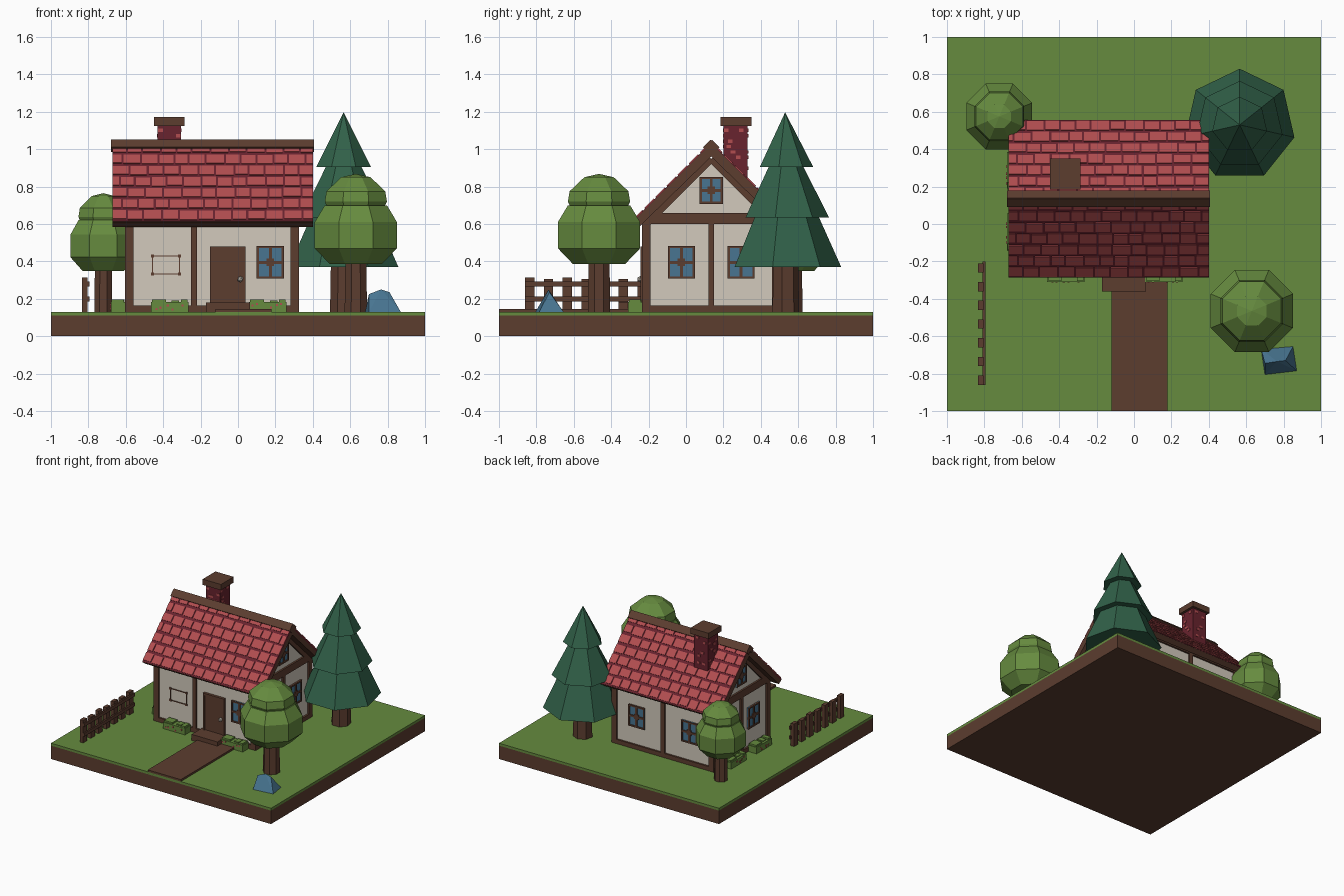
import bpy, bmesh, math, random
from mathutils import Matrix, Vector

if "Cube" in bpy.data.objects:
    bpy.data.objects.remove(bpy.data.objects["Cube"])
random.seed(4)
I = Matrix.Identity(4)


def colour(name, r, g, b):
    lin = [(c / 255 / 12.92 if c < 11 else ((c / 255 + 0.055) / 1.055) ** 2.4) for c in (r, g, b)]
    m = bpy.data.materials.new(name)
    m.use_nodes = True
    m.diffuse_color = (*lin, 1)
    m.node_tree.nodes["Principled BSDF"].inputs["Base Color"].default_value = (*lin, 1)
    return m


PLASTER = colour("cream_plaster", 210, 202, 188)
WOOD = colour("brown_wood", 92, 61, 47)
RED = colour("red_tile", 178, 77, 80)
DARK = colour("dark_red_mortar", 104, 35, 46)
GREEN = colour("leaf_green", 102, 139, 63)
FIR = colour("fir_green", 49, 97, 73)
BLUE = colour("slate_blue", 72, 117, 145)


def finish(name, bm, mat):
    bmesh.ops.recalc_face_normals(bm, faces=bm.faces[:])
    me = bpy.data.meshes.new(name)
    bm.to_mesh(me)
    bm.free()
    me.materials.append(mat)
    ob = bpy.data.objects.new(name, me)
    bpy.context.collection.objects.link(ob)
    return ob


def add_box(bm, x0, x1, y0, y1, z0, z1, frame=I):
    mid = Matrix.Translation(((x0 + x1) / 2, (y0 + y1) / 2, (z0 + z1) / 2))
    bmesh.ops.create_cube(bm, size=1, matrix=frame @ mid @ Matrix.Diagonal((x1 - x0, y1 - y0, z1 - z0, 1)))


def boxes(name, mat, items, frame=I):
    bm = bmesh.new()
    for b in items:
        add_box(bm, *b, frame=frame)
    return finish(name, bm, mat)


def extrude_x(name, mat, outline, x0, x1):
    """Prism along x from a (y, z) outline."""
    bm = bmesh.new()
    f = bm.faces.new([bm.verts.new((x0, y, z)) for y, z in outline])
    new = bmesh.ops.extrude_face_region(bm, geom=[f])["geom"]
    bmesh.ops.translate(bm, vec=(x1 - x0, 0, 0), verts=[v for v in new if isinstance(v, bmesh.types.BMVert)])
    return finish(name, bm, mat)


def lathe(name, mat, cx, cy, profile, sides, phase):
    """Closed faceted solid from (radius, z) rings."""
    bm = bmesh.new()
    rings = [[bm.verts.new((cx + r * math.cos(phase + math.tau * k / sides),
                            cy + r * math.sin(phase + math.tau * k / sides), z))
              for k in range(sides)] for r, z in profile]
    for a, b in zip(rings, rings[1:]):
        for k in range(sides):
            j = (k + 1) % sides
            bm.faces.new((a[k], a[j], b[j], b[k]))
    bm.faces.new(rings[0])
    bm.faces.new(rings[-1])
    bmesh.ops.remove_doubles(bm, verts=bm.verts[:], dist=0.0005)
    return finish(name, bm, mat)


# Ground slab, path and steps
G = 0.13
boxes("soil", WOOD, [(-1, 1, -1, 1, 0, 0.11)])
boxes("grass", GREEN, [(-1, 1, -1, 1, 0.11, G)])
boxes("path", WOOD, [(-0.12, 0.18, -1, -0.23, 0.12, 0.146)])
boxes("door_step", WOOD, [(-0.17, 0.065, -0.36, -0.22, 0.12, 0.18)])

# House body
CX, CY, HX, HY = -0.14, 0.135, 0.45, 0.355
extrude_x("walls", PLASTER, [(CY - HY, G), (CY + HY, G), (CY + HY, 0.6), (CY, 0.95), (CY - HY, 0.6)],
          CX - HX, CX + HX)


def wall_frame(yaw, dist):
    """Local x runs right along the wall, local -y points outward."""
    return Matrix.Translation((CX, CY, 0)) @ Matrix.Rotation(math.radians(yaw), 4, 'Z') @ Matrix.Translation((0, -dist, 0))


FRONT, BACK = wall_frame(0, HY), wall_frame(180, HY)
RIGHT, LEFT = wall_frame(90, HX), wall_frame(-90, HX)
T = -0.015


def window(name, frame, u, z, w, h):
    boxes(name + "_glass", BLUE, [(u - w / 2, u + w / 2, -0.008, 0.01, z - h / 2, z + h / 2)], frame)
    b, w, h = 0.012, w / 2, h / 2
    boxes(name + "_frame", WOOD, [
        (u - w, u + w, T, 0.01, z + h - b, z + h), (u - w, u + w, T, 0.01, z - h, z - h + b),
        (u - w, u - w + b, T, 0.01, z - h, z + h), (u + w - b, u + w, T, 0.01, z - h, z + h),
        (u - 0.008, u + 0.008, T, 0.01, z - h, z + h), (u - w, u + w, T, 0.01, z - 0.008, z + 0.008),
        (u - 0.02, u + 0.02, T, 0.01, z - 0.02, z + 0.02)], frame)


# Timber framing on the long walls
for side, frame, post in (("front", FRONT, -0.095), ("back", BACK, 0)):
    e = HX + 0.015
    boxes(side + "_timbers", WOOD, [
        (-e, -e + 0.045, T, 0.02, G, 0.62), (e - 0.045, e, T, 0.02, G, 0.62),
        (post - 0.016, post + 0.016, T, 0.01, G, 0.61),
        (-e, e, T, 0.01, G, 0.165), (-e, e, T, 0.01, 0.585, 0.62)], frame)

# Timber framing, rakes and windows on the gable walls
for side, frame in (("right", RIGHT), ("left", LEFT)):
    e = HY + 0.015
    boxes(side + "_timbers", WOOD, [
        (-e, -e + 0.045, T, 0.02, G, 0.62), (e - 0.045, e, T, 0.02, G, 0.62),
        (-0.016, 0.016, T, 0.01, G, 0.61),
        (-e, e, T, 0.01, G, 0.165), (-e, e, T, 0.01, 0.6, 0.66)], frame)
    for s in (-1, 1):
        tilt = frame @ Matrix.Translation((s * 0.175, 0, 0.77)) @ Matrix.Rotation(s * math.pi / 4, 4, 'Y')
        boxes(f"{side}_rake", WOOD, [(-0.25, 0.25, T, 0.01, -0.018, 0.03)], tilt)
        window(f"{side}_window", frame, s * 0.16, 0.395, 0.145, 0.175)
    window(side + "_gable_window", frame, 0, 0.78, 0.125, 0.145)

for s in (-1, 1):
    window("back_window", BACK, s * 0.24, 0.395, 0.145, 0.175)
window("front_window", FRONT, 0.3125, 0.395, 0.145, 0.175)

# Door with raised frame and knob
boxes("door", WOOD, [(-0.01, 0.18, -0.015, 0.01, 0.16, 0.48), (-0.01, 0.005, -0.022, 0.01, 0.16, 0.48),
                     (0.165, 0.18, -0.022, 0.01, 0.16, 0.48), (-0.01, 0.18, -0.022, 0.01, 0.465, 0.48)], FRONT)
bm = bmesh.new()
bmesh.ops.create_icosphere(bm, subdivisions=1, radius=0.017,
                           matrix=FRONT @ Matrix.Translation((0.152, -0.025, 0.305)))
finish("door_knob", bm, PLASTER)

# Wall plaque outline
plaque = []
for s in (-1, 1):
    u, z = -0.245 + s * 0.073, 0.38 + s * 0.048
    plaque += [(u - 0.003, u + 0.003, -0.006, 0.005, 0.332, 0.428), (-0.318, -0.172, -0.006, 0.005, z - 0.003, z + 0.003)]
    plaque += [(u - 0.008, u + 0.008, -0.008, 0.005, c - 0.008, c + 0.008) for c in (0.332, 0.428)]
boxes("wall_plaque", WOOD, plaque, FRONT)

# Roof: timber slabs, mortar skin and staggered tiles
RX0, RX1, LEN, ROWS = -0.67, 0.40, 0.59, 7
for s, side in ((-1, "front"), (1, "back")):
    extrude_x(side + "_roof_slab", WOOD, [(CY, 1.03), (CY + s * 0.42, 0.61), (CY + s * 0.385, 0.585), (CY, 0.96)], RX0, RX1)
    k = math.sqrt(0.5)
    slope = Matrix(((1, 0, 0, 0), (0, s * k, s * k, CY), (0, -k, k, 1.03), (0, 0, 0, 1)))
    boxes(side + "_roof_mortar", DARK, [(RX0, RX1, 0, LEN, -0.01, 0.004)], slope)
    tiles, pitch = [], LEN / ROWS
    for row in range(ROWS):
        x = RX0 - (0.045 if row % 2 else 0)
        while x < RX1:
            w = random.uniform(0.075, 0.105)
            a, b = max(x, RX0), min(x + w - 0.011, RX1)
            if b - a > 0.01:
                y = row * pitch
                tiles.append((a, b, y + random.uniform(0.004, 0.012), y + pitch - random.uniform(0.008, 0.016), 0, 0.009))
            x += w
    boxes(side + "_roof_tiles", RED, tiles, slope)
    boxes(side + "_ridge_board", WOOD, [(-0.678, 0.405, -0.012, 0.045, -0.02, 0.018)], slope)

# Chimney with scattered light bricks
x0, x1, y0, y1 = -0.43, -0.305, 0.2, 0.33
boxes("chimney", DARK, [(x0, x1, y0, y1, 0.8, 1.14)])
boxes("chimney_cap", WOOD, [(-0.45, -0.285, 0.185, 0.35, 1.125, 1.172)])
bricks = []
for i in range(9):
    z = 0.86 + i * 0.029
    for _ in range(2):
        u = random.uniform(0, 0.1)
        bricks.append((x0 + u, x0 + u + 0.025, *random.choice(((y0 - 0.003, y0 + 0.01), (y1 - 0.01, y1 + 0.003))), z, z + 0.018))
        bricks.append((*random.choice(((x0 - 0.003, x0 + 0.01), (x1 - 0.01, x1 + 0.003))), y0 + u, y0 + u + 0.025, z, z + 0.018))
boxes("chimney_bricks", RED, bricks)

# Planter hedges with small flowers
for name, hx, hy, yaw in (("front_left_hedge", 0.16, -0.272, 0), ("front_right_hedge", -0.365, -0.272, 0),
                          ("side_front_hedge", -0.642, -0.045, -90), ("side_back_hedge", -0.642, 0.285, -90)):
    frame = Matrix.Translation((hx, hy, G)) @ Matrix.Rotation(math.radians(yaw), 4, 'Z')
    boxes(name, GREEN, [(-0.1, 0.1, -0.038, 0.04, -0.01, 0.053), (-0.095, -0.02, -0.03, 0.035, 0, 0.066),
                        (0.01, 0.05, -0.02, 0.035, 0, 0.06), (0.06, 0.095, -0.034, 0.03, 0, 0.066)], frame)
    spots = [(random.uniform(-0.09, 0.075), random.uniform(0.006, 0.038)) for _ in range(5)]
    boxes(name + "_flowers", RED, [(u, u + 0.011, -0.042, -0.03, z, z + 0.011) for u, z in spots], frame)

# Round trees
CROWN = [(0.15, 0.385), (0.238, 0.47), (0.238, 0.61), (0.18, 0.7)]
TOP = [(0.15, 0.66), (0.18, 0.72), (0.17, 0.775), (0.085, 0.85), (0, 0.868)]
for name, tx, ty, kr, kz in (("front_tree", 0.63, -0.465, 1, 1), ("back_tree", -0.72, 0.575, 0.8, 0.86)):
    lathe(name + "_trunk", WOOD, tx, ty, [(0.065 * kr, G - 0.01), (0.06 * kr, 0.45)], 8, math.pi / 8)
    for part, prof in (("crown", CROWN), ("top", TOP)):
        lathe(f"{name}_{part}", GREEN, tx, ty, [(r * kr, G + (z - G) * kz) for r, z in prof], 8, math.pi / 8)

# Fir tree
lathe("fir_trunk", WOOD, 0.565, 0.53, [(0.075, G - 0.01), (0.07, 0.4)], 7, math.pi / 2)
for i, (r0, z0, r1, z1) in enumerate(((0.3, 0.37, 0.17, 0.66), (0.235, 0.635, 0.09, 0.92), (0.15, 0.905, 0, 1.197))):
    lathe(f"fir_tier_{i + 1}", FIR, 0.565, 0.53, [(r0, z0), (r1, z1)], 7, math.pi / 2)

# Picket fence
pickets = [(-0.835, -0.805, y - 0.025, y + 0.025, G - 0.01, 0.315 - 0.01 * (i % 2))
           for i, y in enumerate(-0.835 + 0.1 * j for j in range(7))]
boxes("fence_pickets", WOOD, pickets)
boxes("fence_rails", WOOD, [(-0.81, -0.795, -0.86, -0.2, z, z + 0.027) for z in (0.185, 0.265)])

# Faceted rock
bm = bmesh.new()
for p in ((0.68, -0.67, G), (0.7, -0.805, G), (0.87, -0.785, G), (0.85, -0.655, G),
          (0.7, -0.745, 0.225), (0.765, -0.735, 0.25), (0.81, -0.73, 0.235)):
    bm.verts.new(p)
bmesh.ops.convex_hull(bm, input=bm.verts[:])
finish("rock", bm, BLUE)
